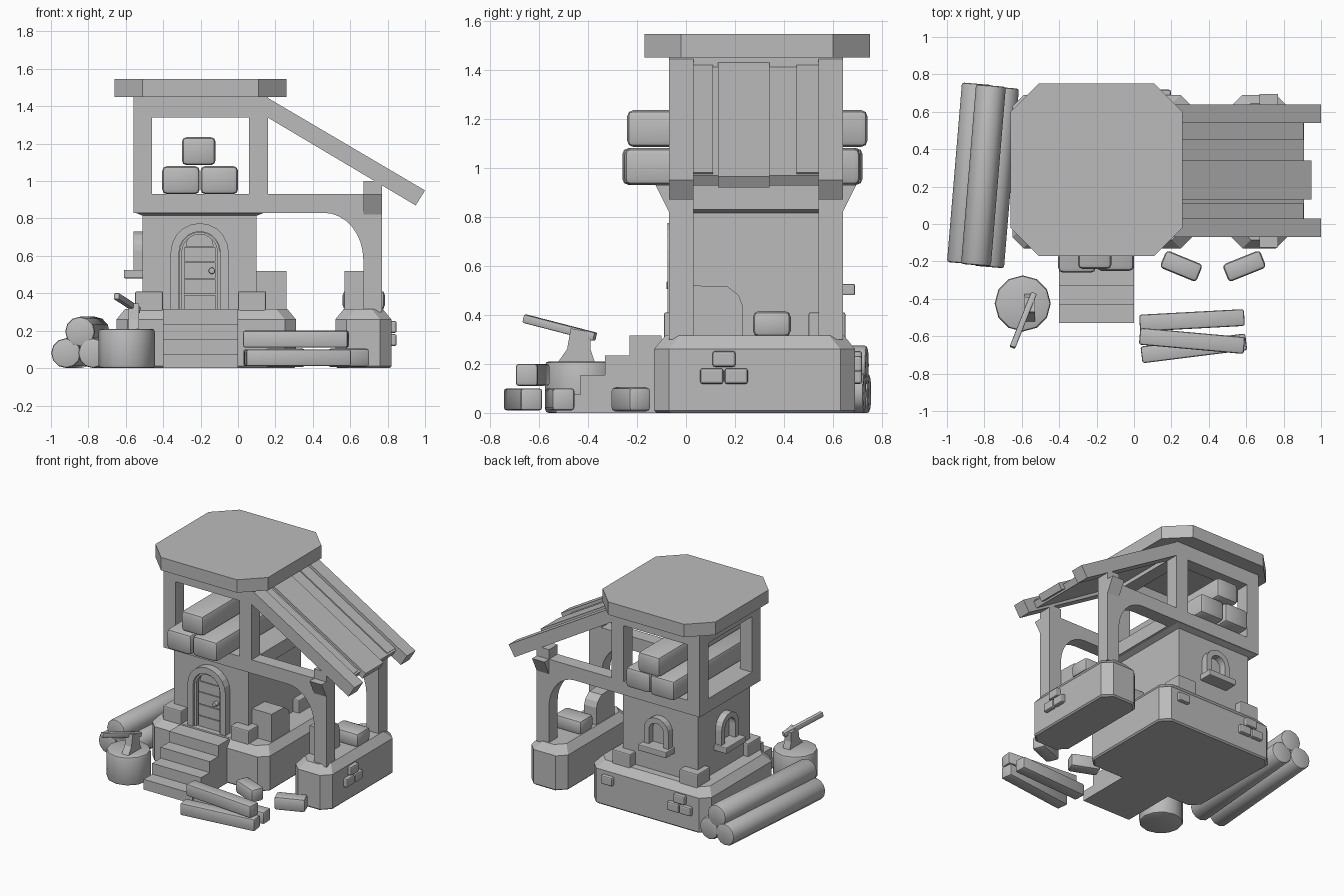
import bpy, bmesh
from math import cos, sin, pi
from mathutils import Vector, Matrix

cube = bpy.data.objects.get("Cube")
if cube:
    bpy.data.objects.remove(cube, do_unlink=True)

grey = bpy.data.materials.new("plain_grey")
grey.use_nodes = True
grey.diffuse_color = (0.5, 0.5, 0.5, 1)
grey.node_tree.nodes["Principled BSDF"].inputs["Base Color"].default_value = (0.5, 0.5, 0.5, 1)
smooth_parts = []


def finish(name, bm, smooth=False):
    bmesh.ops.recalc_face_normals(bm, faces=bm.faces)
    mesh = bpy.data.meshes.new(name)
    bm.to_mesh(mesh)
    bm.free()
    mesh.materials.append(grey)
    ob = bpy.data.objects.new(name, mesh)
    bpy.context.collection.objects.link(ob)
    if smooth:
        smooth_parts.append(ob)
    return ob


def prism(name, pts, axis, a, b, bevel=0, smooth=False):
    """Extrude a flat outline along an axis from a to b."""
    place = {"x": lambda u, v, t: (t, u, v),
             "y": lambda u, v, t: (u, t, v),
             "z": lambda u, v, t: (u, v, t)}[axis]
    bm = bmesh.new()
    lo, hi = [[bm.verts.new(place(u, v, t)) for u, v in pts] for t in (a, b)]
    bm.faces.new(lo)
    bm.faces.new(hi)
    n = len(pts)
    for i in range(n):
        j = (i + 1) % n
        bm.faces.new((lo[i], lo[j], hi[j], hi[i]))
    if bevel:
        bmesh.ops.recalc_face_normals(bm, faces=bm.faces)
        sharp = [e for e in bm.edges if e.calc_face_angle(0) > 0.8]
        bmesh.ops.bevel(bm, geom=sharp, offset=bevel, segments=2, profile=0.5, affect="EDGES")
    return finish(name, bm, smooth)


def rect(x0, x1, y0, y1):
    return [(x0, y0), (x1, y0), (x1, y1), (x0, y1)]


def box(name, x0, x1, y0, y1, z0, z1, bevel=0):
    return prism(name, rect(x0, x1, y0, y1), "z", z0, z1, bevel)


def stack(name, x0, x1, y0, y1, cut, levels):
    """Cut-corner block whose outline is inset at each (z, inset) level."""
    bm = bmesh.new()
    rings = []
    for z, i in levels:
        a, b, c, d = x0 + i, x1 - i, y0 + i, y1 - i
        pts = rect(a, b, c, d)
        if cut:
            k = cut
            pts = [(a + k, c), (b - k, c), (b, c + k), (b, d - k),
                   (b - k, d), (a + k, d), (a, d - k), (a, c + k)]
        rings.append([bm.verts.new((x, y, z)) for x, y in pts])
    bm.faces.new(rings[0])
    bm.faces.new(rings[-1])
    for lo, hi in zip(rings, rings[1:]):
        for i in range(len(lo)):
            j = (i + 1) % len(lo)
            bm.faces.new((lo[i], lo[j], hi[j], hi[i]))
    return finish(name, bm)


def beam(name, p, q, w, h, sides=4, bevel=0.02):
    """Bar or round log running from p to q."""
    p, q = Vector(p), Vector(q)
    pts = rect(-w / 2, w / 2, -h / 2, h / 2)
    if sides > 4:
        pts = [(w / 2 * cos(2 * pi * i / sides), h / 2 * sin(2 * pi * i / sides)) for i in range(sides)]
    ob = prism(name, pts, "x", 0, (q - p).length, bevel, True)
    ob.matrix_world = Matrix.Translation(p) @ (q - p).to_track_quat("X", "Z").to_matrix().to_4x4()


def arch(c, r, spring, foot, n=10):
    arc = [(c + r * cos(pi * i / n), spring + r * sin(pi * i / n)) for i in range(n + 1)]
    return [(c + r, foot)] + arc + [(c - r, foot)]


def arch_ring(c, r_out, r_in, spring, foot):
    return arch(c, r_out, spring, foot) + arch(c, r_in, spring, foot)[::-1]


# Stone bases and entry stairs
plinth = [(0, 0.01), (0.01, 0), (0.26, 0), (0.315, 0.045)]
stack("main_base", -0.65, 0.31, -0.13, 0.69, 0.06, plinth)
stack("shed_base", 0.52, 0.82, -0.13, 0.69, 0.06, plinth)
for i in range(4):
    box("stair_step", -0.4, 0, -0.53 + 0.1 * i, -0.1, 0, 0.08 * (i + 1) - 0.005)

# Tower room with flared top
stack("tower_wall", -0.51, 0.1, -0.02, 0.59, 0, [(0.3, 0), (0.815, 0), (0.835, -0.05)])
for x in (-0.55, 0):
    for y in (-0.09, 0.5):
        box("corner_stone", x, x + 0.15, y, y + 0.15, 0.3, 0.41, 0.008)

# Open upper frame
box("upper_floor", -0.56, 0.16, -0.07, 0.64, 0.83, 0.93)
for x in (-0.56, 0.06):
    box("side_top_beam", x, x + 0.1, -0.07, 0.64, 1.34, 1.45)
    for y in (-0.07, 0.54):
        box("tower_post", x, x + 0.1, y, y + 0.1, 0.93, 1.34)
for y in (-0.07, 0.54):
    box("cross_top_beam", -0.46, 0.06, y, y + 0.1, 1.34, 1.45)
stack("tower_roof", -0.66, 0.26, -0.17, 0.75, 0.15, [(1.45, 0), (1.545, 0)])

# Door
prism("door_frame", arch_ring(-0.205, 0.155, 0.11, 0.62, 0.31), "y", -0.075, -0.01)
prism("door_back", arch(-0.205, 0.11, 0.62, 0.31), "y", -0.03, -0.01)
prism("door_rim", arch_ring(-0.205, 0.108, 0.095, 0.62, 0.31), "y", -0.058, -0.02)
for z0, z1 in ((0.315, 0.39), (0.395, 0.475), (0.48, 0.565), (0.57, 0.645)):
    box("door_plank", -0.29, -0.12, -0.045, -0.02, z0, z1)
prism("door_top_plank", arch(-0.205, 0.075, 0.65, 0.65, 8), "y", -0.045, -0.02)
beam("door_knob", (-0.14, -0.035, 0.52), (-0.14, -0.08, 0.52), 0.035, 0.035, 10, 0.006)

# Arched windows on the back and side walls
for axis, c, wall, out in (("y", -0.205, 0.58, 1), ("x", 0.285, -0.5, -1)):
    prism("window_frame", arch_ring(c, 0.1, 0.06, 0.63, 0.5), axis, wall, wall + 0.06 * out)
    prism("window_sill", rect(c - 0.115, c + 0.115, 0.48, 0.525), axis, wall, wall + 0.11 * out, 0.006)

# Shed frame: posts, beams, arched braces, outward brackets, rafters
brace = [(0.46 + 0.21 * sin(i * pi / 16), 0.58 + 0.25 * cos(i * pi / 16)) for i in range(9)]
for y, edge, out in ((-0.07, -0.07, -1), (0.54, 0.64, 1)):
    box("shed_post", 0.67, 0.77, y, y + 0.1, 0.3, 1.0)
    box("shed_beam", 0.1, 0.67, y, y + 0.1, 0.83, 0.93)
    prism("arched_brace", brace + [(0.68, 0.58), (0.68, 0.83)], "y", y, y + 0.1)
    bracket = [(edge, 0.82), (edge + 0.055 * out, 0.93), (edge, 0.93)]
    prism("post_bracket", bracket, "x", 0.67, 0.77)
    prism("shed_rafter", [(0.15, 1.45), (1.0, 0.95), (0.95, 0.87), (0.15, 1.345)], "y", y, y + 0.1)


# Sloped plank roof
def roof_plank(name, y0, y1, end, top, bottom):
    def slope(x):
        return 1.445 - (x - 0.16) * 0.59
    outline = [(0.12, slope(0.12) - top), (end, slope(end) - top),
               (end - 0.025, slope(end) - bottom), (0.12, slope(0.12) - bottom)]
    prism(name, outline, "y", y0, y1)


roof_plank("shed_roof_panel", 0.02, 0.55, 0.91, 0.035, 0.075)
roof_plank("shed_roof_plank", 0.03, 0.11, 0.905, 0.025, 0.05)
roof_plank("shed_roof_plank", 0.45, 0.54, 0.905, 0.025, 0.05)
roof_plank("shed_roof_middle_plank", 0.13, 0.34, 0.95, 0.015, 0.06)

# Low rounded walls beside the shed opening
low_wall = [(0.02, 0.3), (0.23, 0.3), (0.23, 0.44), (0.215, 0.48), (0.17, 0.515), (0.02, 0.52)]
for x in (0.1, 0.57):
    prism("low_wall", low_wall, "x", x, x + (0.16 if x < 0.5 else 0.1))

# Brick details on the bases
offsets = ((0, 0.22), (-0.05, 0.15), (0.05, 0.15))
for dy, z in offsets:
    box("side_brick", 0.8, 0.848, 0.155 + dy - 0.047, 0.155 + dy + 0.047, z - 0.032, z + 0.032, 0.01)
for cx, dx, z in [(-0.44, d, z) for d, z in offsets] + [(0.15, 0, 0.2)]:
    box("back_brick", cx + dx - 0.047, cx + dx + 0.047, 0.67, 0.718, z - 0.032, z + 0.032, 0.01)

# Timber stored in the tower
for x, z, w, y0, y1 in ((-0.305, 1.005, 0.2, -0.26, 0.72), (-0.1, 1.005, 0.2, -0.25, 0.71),
                        (-0.21, 1.16, 0.18, -0.24, 0.74)):
    beam("stored_timber", (x, y0, z), (x, y1, z), w, 0.15, 4, 0.025)

# Round logs beside the tower
for x, z, y in ((-0.92, 0.08, -0.21), (-0.775, 0.08, -0.23), (-0.845, 0.195, -0.22)):
    beam("round_log", (x, y, z), (x + 0.08, y + 0.96, z), 0.16, 0.16, 12, 0.012)

# Planks and short logs in front
for p, q in (((0.03, -0.53, 0.055), (0.59, -0.5, 0.055)), ((0.04, -0.7, 0.055), (0.6, -0.63, 0.055)),
             ((0.03, -0.6, 0.155), (0.59, -0.65, 0.155))):
    beam("loose_plank", p, q, 0.09, 0.09, 4, 0.012)
for p, q in (((0.155, -0.185, 0.055), (0.35, -0.265, 0.055)), ((0.49, -0.265, 0.055), (0.69, -0.185, 0.055))):
    beam("short_log", p, q, 0.1, 0.1, 4, 0.02)
beam("shed_log", (0.56, 0.35, 0.363), (0.785, 0.35, 0.363), 0.155, 0.105, 4, 0.025)

# Chopping stump and axe
beam("chopping_stump", (-0.595, -0.425, 0), (-0.595, -0.425, 0.21), 0.3, 0.3, 12, 0.015)
head = [(-0.47, 0.345), (-0.39, 0.33), (-0.39, 0.26), (-0.37, 0.2),
        (-0.44, 0.19), (-0.52, 0.21), (-0.485, 0.26)]
prism("axe_head", head, "x", -0.585, -0.53)
beam("axe_handle", (-0.535, -0.37, 0.31), (-0.65, -0.66, 0.385), 0.032, 0.035, 4, 0.006)

# Smooth the rounded timber while keeping its edges crisp
bpy.ops.object.select_all(action="DESELECT")
for ob in smooth_parts:
    ob.select_set(True)
bpy.context.view_layer.objects.active = smooth_parts[0]
bpy.ops.object.shade_smooth_by_angle(angle=0.7)
